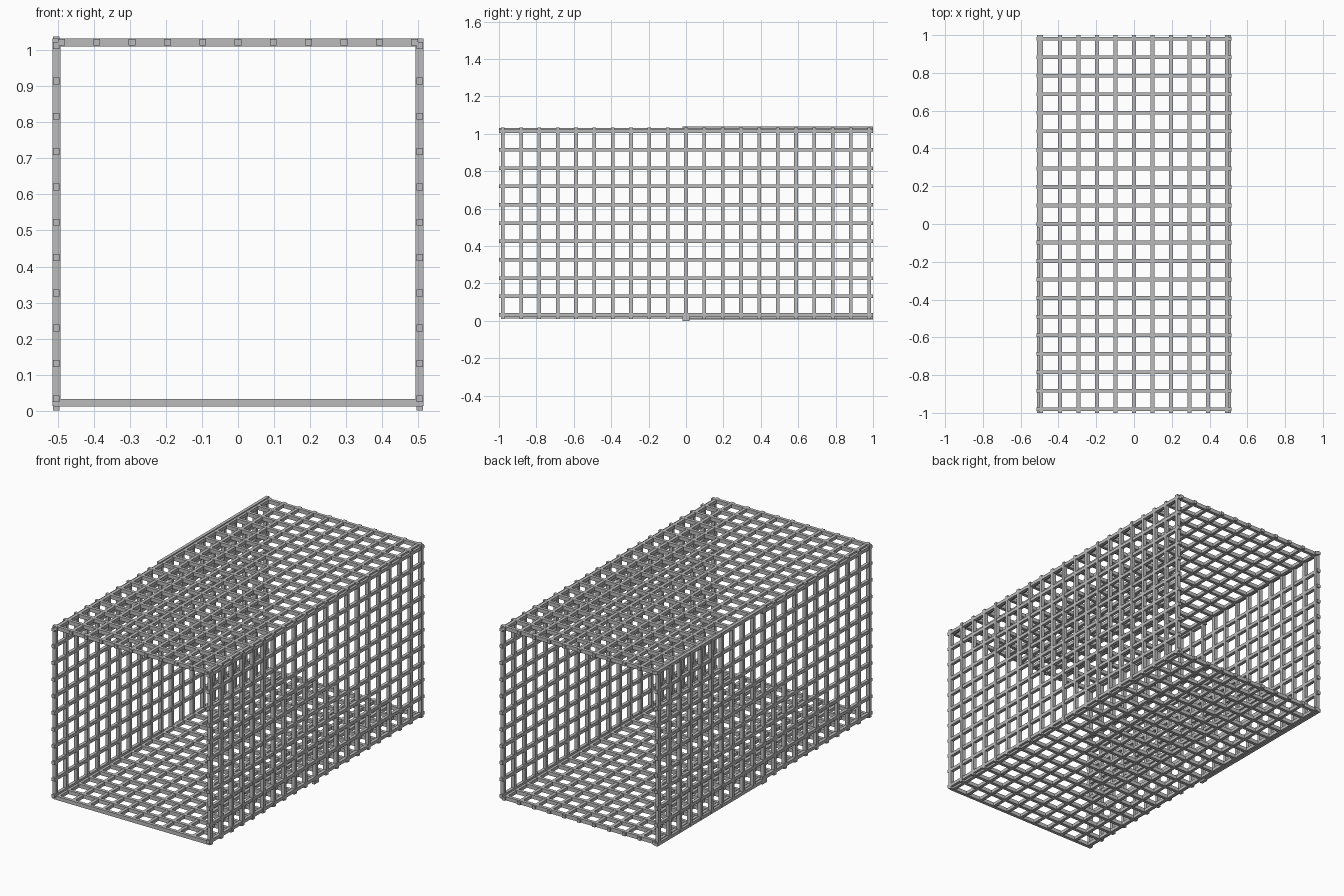
import bpy, bmesh
from mathutils import Matrix, Vector

cube = bpy.data.objects.get("Cube")
if cube:
    bpy.data.objects.remove(cube, do_unlink=True)

steel = bpy.data.materials.new("grey steel")
steel.use_nodes = True
colour = (0.5, 0.5, 0.5, 1)
steel.diffuse_color = colour
steel.node_tree.nodes["Principled BSDF"].inputs["Base Color"].default_value = colour

BARS, PITCH, REACH = 11, 0.098, 0.51
WIDTH, THICK = 0.019, 0.022
EDGE = PITCH * (BARS - 1) / 2


def add_bar(bm, low, high):
    low, high = Vector(low), Vector(high)
    place = Matrix.Translation((low + high) / 2) @ Matrix.Diagonal((high - low).to_4d())
    bmesh.ops.create_cube(bm, size=1, matrix=place)


def grid_panel(name, axis, across, side, y, flush_front=False, border=False):
    """Square lattice: long bars follow y, cross bars follow the other in-plane axis."""
    bm = bmesh.new()
    h = WIDTH / 2
    t = THICK / 2
    start = -EDGE - h if flush_front else -REACH
    for i in range(BARS):
        p = i * PITCH - EDGE
        q = p
        # solid outer rails lie on the very rim of the panel
        if border and i in (0, BARS - 1):
            q = p * (REACH + 0.005 - h) / EDGE
        add_bar(bm, (start, q - h, -t + 0.002), (REACH, q + h, t - 0.001))
        add_bar(bm, (p - h, -REACH, -t), (p + h, REACH, t))
    mesh = bpy.data.meshes.new(name)
    bm.to_mesh(mesh)
    bm.free()
    mesh.materials.append(steel)
    panel = bpy.data.objects.new(name, mesh)
    bpy.context.collection.objects.link(panel)
    # local x runs along y, local y across, local z outward
    along, out = Vector((0, 1, 0)), Vector(axis) * side
    cross = out.cross(along)
    turn = Matrix((along, cross, out)).transposed().to_4x4()
    centre = Vector((0, y, 0.523)) + out * across
    panel.matrix_world = Matrix.Translation(centre) @ turn


# Two square panels end to end on each of the four sides
for half, y in (("front", -0.49), ("back", 0.49)):
    grid_panel(f"{half}_roof_panel", (0, 0, 1), 0.499, 1, y)
    grid_panel(f"{half}_floor_panel", (0, 0, 1), 0.501, -1, y, flush_front=half == "front")
    grid_panel(f"{half}_left_panel", (1, 0, 0), 0.504, 1, y)
    grid_panel(f"{half}_right_panel", (1, 0, 0), 0.504, -1, y, border=half == "back")

# Small foot lugs at the lower corners of the middle joint
bm = bmesh.new()
for side in (-1, 1):
    x = side * 0.504
    add_bar(bm, (x - 0.009, -0.02, 0), (x + 0.009, 0.02, 0.03))
mesh = bpy.data.meshes.new("joint_lugs")
bm.to_mesh(mesh)
bm.free()
mesh.materials.append(steel)
bpy.context.collection.objects.link(bpy.data.objects.new("joint_lugs", mesh))
